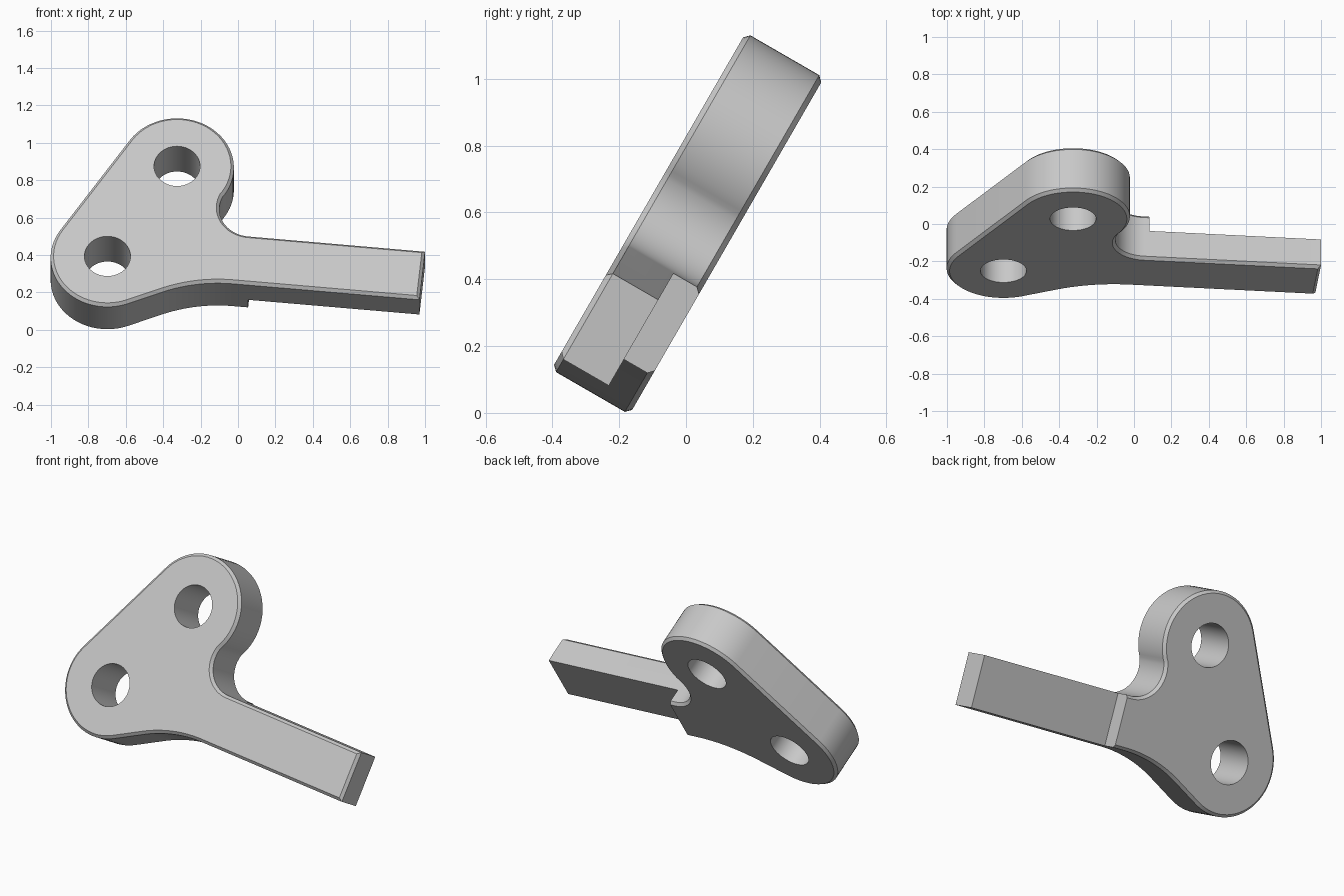
import bpy, bmesh
from math import radians, cos, sin, hypot, atan2, degrees
from mathutils import Vector, Matrix

if "Cube" in bpy.data.objects:
    bpy.data.objects.remove(bpy.data.objects["Cube"], do_unlink=True)

THICK, CHAMFER, SHANK_THICK = 0.27, 0.016, 0.173
LOBE_R, HOLE_R = 0.304, 0.123
TOP, LOW = Vector((-0.326, 1.016)), Vector((-0.698, 0.460))
TILT = radians(-5.65)
ALONG = Vector((cos(TILT), sin(TILT)))
ACROSS = Vector((-ALONG.y, ALONG.x))

grey = bpy.data.materials.new("plain grey")
grey.use_nodes = True
colour = (0.58, 0.58, 0.58, 1)
grey.diffuse_color = colour
grey.node_tree.nodes["Principled BSDF"].inputs["Base Color"].default_value = colour


def arc(centre, r, start, end, n):
    angles = [radians(start + (end - start) * i / n) for i in range(n + 1)]
    return [Vector((centre[0] + r * cos(a), centre[1] + r * sin(a))) for a in angles]


def outline(inset):
    """Lever outline, clockwise, shrunk by the inset."""
    side = degrees(atan2(TOP.x - LOW.x, LOW.y - TOP.y))
    tip_top, tip_low = Vector((1.0, 0.4965)), Vector((0.97, 0.20))
    pts = arc(LOW, LOBE_R - inset, 290.6, side, 28)
    pts += arc(TOP, LOBE_R - inset, side, -32.9, 32)
    pts += arc((0.07, 0.76), 0.17 + inset, 147.1, 264.35, 20)[1:]
    pts += [tip_top - inset * (ALONG + ACROSS), tip_low - inset * (ALONG - ACROSS)]
    pts += arc((-0.108, -0.5275), 0.83 + inset, 84.35, 110.6, 14)
    return pts


def finish(name, bm):
    bmesh.ops.recalc_face_normals(bm, faces=bm.faces)
    mesh = bpy.data.meshes.new(name)
    bm.to_mesh(mesh)
    bm.free()
    mesh.materials.append(grey)
    obj = bpy.data.objects.new(name, mesh)
    bpy.context.collection.objects.link(obj)
    return obj


# Lever body: chamfered plate lofted through four outlines
bm = bmesh.new()
levels = [(CHAMFER, 0), (0, -CHAMFER), (0, CHAMFER - THICK), (CHAMFER, -THICK)]
rings = [[bm.verts.new((p.x, p.y, z)) for p in outline(d)] for d, z in levels]
for a, b in zip(rings, rings[1:]):
    for i in range(len(a)):
        j = (i + 1) % len(a)
        bm.faces.new((a[i], a[j], b[j], b[i]))
bm.faces.new(rings[0])
bm.faces.new(rings[-1])
lever = finish("lever_plate", bm)

# Cutters: two bolt holes and the relief behind the shank
cutters = []
for name, c in (("upper_hole_cutter", TOP), ("lower_hole_cutter", LOW)):
    bm = bmesh.new()
    bmesh.ops.create_cone(bm, cap_ends=True, segments=48, radius1=HOLE_R, radius2=HOLE_R,
                          depth=1, matrix=Matrix.Translation((c.x, c.y, 0)))
    cutters.append(finish(name, bm))

bm = bmesh.new()
step = Vector((0.068, 0.44)) + ALONG
place = (Matrix.Translation((step.x, step.y, -SHANK_THICK - 0.5))
         @ Matrix.Rotation(TILT, 4, "Z") @ Matrix.Diagonal((2, 0.5, 1, 1)))
bmesh.ops.create_cube(bm, size=1, matrix=place)
cutters.append(finish("shank_relief_cutter", bm))

bpy.ops.object.select_all(action="DESELECT")
bpy.context.view_layer.objects.active = lever
lever.select_set(True)
for cutter in cutters:
    cutter.hide_render = True
    mod = lever.modifiers.new(cutter.name, "BOOLEAN")
    mod.operation, mod.solver, mod.object = "DIFFERENCE", "EXACT", cutter
    bpy.ops.object.modifier_apply(modifier=mod.name)
    bpy.data.objects.remove(cutter, do_unlink=True)
bpy.ops.object.shade_smooth_by_angle(angle=radians(25))

# Lean the plate back
lever.matrix_world = Matrix.Translation((0, -0.481, -0.005)) @ Matrix.Rotation(radians(60), 4, "X")
